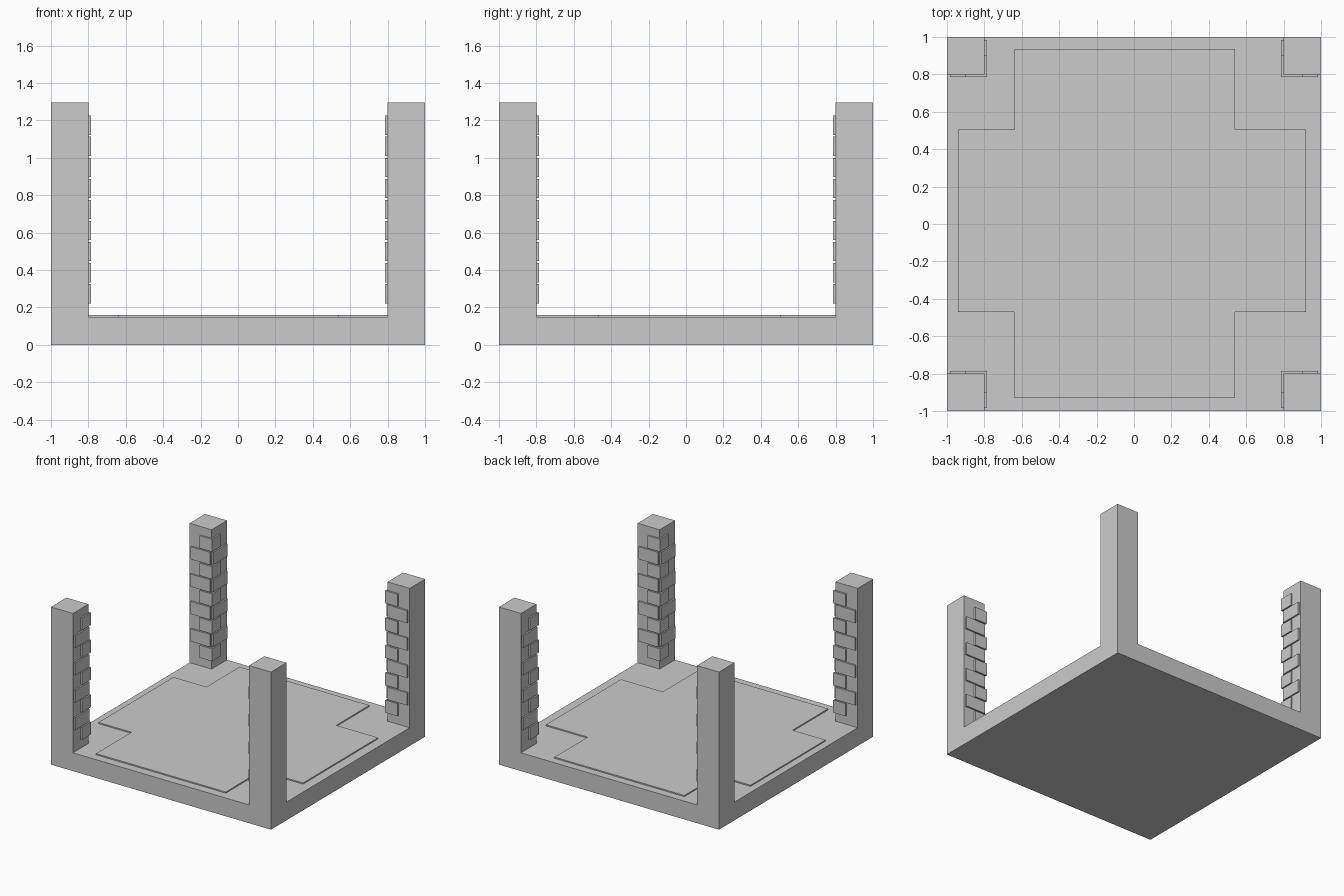
import bpy, bmesh

if "Cube" in bpy.data.objects:
    bpy.data.objects.remove(bpy.data.objects["Cube"])

SLAB, TOP = 0.15, 1.295      # slab top and post top heights
OUT, INN = 1.0, 0.8          # outer and inner faces of the posts
PROUD = 0.013                # how far the stones stand off the posts


def finish(name, bm):
    bmesh.ops.recalc_face_normals(bm, faces=bm.faces)
    mesh = bpy.data.meshes.new(name)
    bm.to_mesh(mesh)
    bm.free()
    obj = bpy.data.objects.new(name, mesh)
    bpy.context.collection.objects.link(obj)
    return obj


def extrude_up(bm, faces, height):
    res = bmesh.ops.extrude_face_region(bm, geom=faces)
    verts = [v for v in res["geom"] if isinstance(v, bmesh.types.BMVert)]
    bmesh.ops.delete(bm, geom=faces, context='FACES_ONLY')
    bmesh.ops.translate(bm, verts=verts, vec=(0, 0, height))


def add_box(bm, x0, x1, y0, y1, z0, z1):
    verts = bmesh.ops.create_cube(bm, size=1)["verts"]
    bmesh.ops.scale(bm, verts=verts, vec=(x1 - x0, y1 - y0, z1 - z0))
    bmesh.ops.translate(bm, verts=verts,
                        vec=((x0 + x1) / 2, (y0 + y1) / 2, (z0 + z1) / 2))


# Floor slab and four corner posts as one seamless shell
bm = bmesh.new()
cuts = [-OUT, -INN, INN, OUT]
grid = [[bm.verts.new((x, y, SLAB)) for x in cuts] for y in cuts]
corners = []
for j in range(3):
    for i in range(3):
        f = bm.faces.new((grid[j][i], grid[j][i + 1],
                          grid[j + 1][i + 1], grid[j + 1][i]))
        if i != 1 and j != 1:
            corners.append(f)
rim = [e for e in bm.edges if e.is_boundary]
res = bmesh.ops.extrude_edge_only(bm, edges=rim)
low = [g for g in res["geom"] if isinstance(g, bmesh.types.BMVert)]
bmesh.ops.translate(bm, verts=low, vec=(0, 0, -SLAB))
bmesh.ops.contextual_create(
    bm, geom=[e for e in bm.edges if all(v in low for v in e.verts)])
for f in corners:
    extrude_up(bm, [f], TOP - SLAB)
bmesh.ops.dissolve_limit(bm, angle_limit=0.01, verts=bm.verts, edges=bm.edges)
finish("floor_and_posts", bm)

# Thin raised cross-shaped floor panel
bm = bmesh.new()
outline = [(-.64, -.93), (.54, -.93), (.54, -.47), (.92, -.47),
           (.92, .505), (.54, .505), (.54, .935), (-.64, .935),
           (-.64, .505), (-.94, .505), (-.94, -.47), (-.64, -.47)]
panel = bm.faces.new([bm.verts.new((x, y, SLAB)) for x, y in outline])
res = bmesh.ops.extrude_face_region(bm, geom=[panel])
bmesh.ops.translate(bm, vec=(0, 0, 0.01),
                    verts=[g for g in res["geom"] if isinstance(g, bmesh.types.BMVert)])
finish("floor_panel", bm)

# Stones on the two inner faces of each post: short corner blocks
# alternating with long blocks that stop just before the corner
bm = bmesh.new()
face = INN - PROUD
for row in range(9):
    z0 = 0.222 + row * 0.1125
    z1 = z0 + 0.103
    if row % 2 == 0:
        add_box(bm, face, 0.9, face, INN + 0.01, z0, z1)
        add_box(bm, face, INN + 0.01, INN + 0.01, 0.9, z0, z1)
    else:
        add_box(bm, 0.806, 0.985, face, INN + 0.01, z0, z1)
        add_box(bm, face, INN + 0.01, 0.806, 0.985, z0, z1)
stones = finish("post_stones", bm)
centre = bpy.data.objects.new("mirror_centre", None)
bpy.context.collection.objects.link(centre)
centre.hide_render = True
mod = stones.modifiers.new("mirror", 'MIRROR')
mod.use_axis = (True, True, False)
mod.mirror_object = centre
